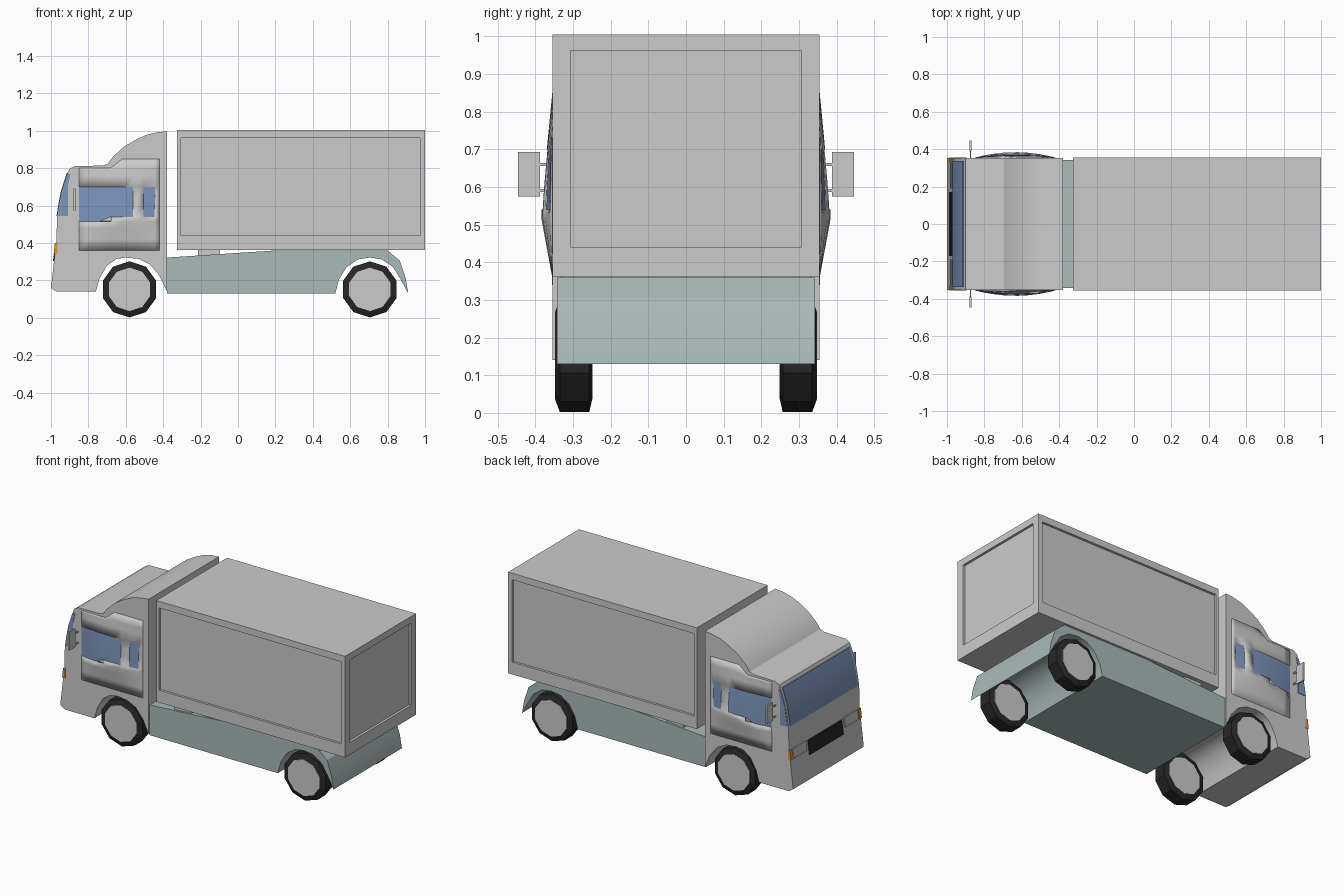
import bpy, bmesh, math
from mathutils import Matrix

if "Cube" in bpy.data.objects:
    bpy.data.objects.remove(bpy.data.objects["Cube"])


def material(name, rgb):
    m = bpy.data.materials.new(name)
    m.diffuse_color = (*rgb, 1)
    m.use_nodes = True
    m.node_tree.nodes["Principled BSDF"].inputs["Base Color"].default_value = m.diffuse_color
    return m


TEAL = material("teal_grey", (0.40, 0.49, 0.49))
GLASS = material("blue_glass", (0.20, 0.30, 0.50))
BLACK = material("black", (0.02, 0.02, 0.02))
ORANGE = material("orange", (0.8, 0.3, 0.03))


def finish(name, bm, mat=None, smooth=None):
    bmesh.ops.recalc_face_normals(bm, faces=bm.faces)
    me = bpy.data.meshes.new(name)
    bm.to_mesh(me)
    bm.free()
    ob = bpy.data.objects.new(name, me)
    bpy.context.collection.objects.link(ob)
    if mat:
        me.materials.append(mat)
    if smooth:
        bpy.ops.object.select_all(action='DESELECT')
        ob.select_set(True)
        bpy.context.view_layer.objects.active = ob
        bpy.ops.object.shade_smooth_by_angle(angle=math.radians(smooth))
    return ob


def extrude(name, profile, y0, y1, mat=None, smooth=None):
    """Extrude an (x, z) outline from y0 to y1."""
    bm = bmesh.new()
    a = [bm.verts.new((x, y0, z)) for x, z in profile]
    b = [bm.verts.new((x, y1, z)) for x, z in profile]
    bm.faces.new(a)
    bm.faces.new(b[::-1])
    n = len(a)
    for i in range(n):
        j = (i + 1) % n
        bm.faces.new((a[i], b[i], b[j], a[j]))
    return finish(name, bm, mat, smooth)


def box(name, x, y, z, mat=None):
    return extrude(name, [(x[0], z[0]), (x[1], z[0]), (x[1], z[1]), (x[0], z[1])],
                   min(y), max(y), mat)


# Cab with wheel arch, stepped windscreen and curved wind deflector
extrude("cab", [(-1, 0.16), (-0.97, 0.14), (-0.76, 0.14), (-0.74, 0.21), (-0.70, 0.28),
                (-0.65, 0.315), (-0.60, 0.322), (-0.53, 0.315), (-0.47, 0.285), (-0.42, 0.225),
                (-0.38, 0.14), (-0.38, 0.997), (-0.43, 0.992), (-0.49, 0.978), (-0.55, 0.95),
                (-0.61, 0.915), (-0.67, 0.86), (-0.695, 0.825), (-0.72, 0.814), (-0.875, 0.811),
                (-0.902, 0.795), (-0.917, 0.76), (-0.943, 0.68), (-0.957, 0.61), (-0.968, 0.54),
                (-0.97, 0.42)], -0.354, 0.354, None, 30)

# Chassis with rear fender
extrude("chassis", [(-0.38, 0.13), (0.52, 0.13), (0.54, 0.205), (0.58, 0.27), (0.64, 0.312),
                    (0.705, 0.322), (0.77, 0.312), (0.83, 0.27), (0.87, 0.205), (0.91, 0.13),
                    (0.897, 0.21), (0.865, 0.305), (0.80, 0.36), (0.20, 0.36), (-0.38, 0.322)],
        -0.343, 0.343, TEAL, 30)
box("box_support", (-0.215, -0.095), (-0.33, 0.33), (0.325, 0.365))

# Cargo box with recessed panels on both sides and the rear
bm = bmesh.new()
lo, hi = (-0.325, -0.355, 0.362), (1.0, 0.355, 1.004)
bmesh.ops.create_cube(bm, size=1)
for v in bm.verts:
    v.co = [hi[i] if v.co[i] > 0 else lo[i] for i in range(3)]
bm.normal_update()
panels = [f for f in bm.faces if abs(f.normal.y) > 0.9 or f.normal.x > 0.9]
plo, phi = (-0.305, -0.307, 0.44), (0.972, 0.307, 0.962)
for f in panels:
    bmesh.ops.inset_individual(bm, faces=[f], thickness=0.01)
    c = f.calc_center_median()
    flat = 0 if f.normal.x > 0.9 else 1
    for v in f.verts:
        for i in range(3):
            if i != flat:
                v.co[i] = phi[i] if v.co[i] > c[i] else plo[i]
    bm.normal_update()
    bmesh.ops.inset_individual(bm, faces=[f], thickness=0.0, depth=-0.015)
finish("cargo_box", bm)

# Bulged door skins, with window openings filled by slightly recessed glass
XS = [-0.85, -0.80, -0.74, -0.68, -0.62, -0.56, -0.505, -0.445, -0.42]
ZS = [0.36, 0.42, 0.48, 0.515, 0.54, 0.60, 0.65, 0.70, 0.76, 0.80, 0.85]
CURVE = [(0.36, 0), (0.515, 1), (0.54, 1), (0.60, 0.85), (0.70, 0.5), (0.85, 0)]


def bulge(x, z):
    fx = max(0, 1 - ((x + 0.635) / 0.216) ** 2)
    for (a, p), (b, q) in zip(CURVE, CURVE[1:]):
        if z <= b:
            return 0.029 * fx * (p + (q - p) * (z - a) / (b - a))
    return 0


def is_window(x, z):
    bottom = 0.515 if x < -0.70 else 0.54
    return bottom < z < 0.70 and (x < -0.56 or -0.505 < x < -0.445)


def door_skin(name, side, glass):
    bm = bmesh.new()
    grid = {}
    for i, x in enumerate(XS):
        for j, z in enumerate(ZS):
            zz = min(z, 0.78 + 0.01 * (j - 8)) if x < -0.67 and z > 0.76 else z
            y = 0.355 + bulge(x, zz) - (0.002 if glass else 0)
            if glass:
                y = 0.3555 + 0.8 * bulge(x, zz)
                if i == 3 and j == 3:
                    zz = 0.54
            grid[i, j] = bm.verts.new((x, side * y, zz))
    for i in range(len(XS) - 1):
        for j in range(len(ZS) - 1):
            cx, cz = (XS[i] + XS[i + 1]) / 2, (ZS[j] + ZS[j + 1]) / 2
            if is_window(cx, cz) == glass:
                bm.faces.new([grid[i, j], grid[i + 1, j], grid[i + 1, j + 1], grid[i, j + 1]])
    bmesh.ops.delete(bm, geom=[v for v in bm.verts if not v.link_faces], context='VERTS')
    for f in bm.faces:
        f.normal_update()
    ob = finish(name, bm, GLASS if glass else None, 30)
    # orient every face outward
    ob.data.update()
    if ob.data.polygons[0].normal.y * side < 0:
        ob.data.flip_normals()
    if not glass:
        mod = ob.modifiers.new("thickness", 'SOLIDIFY')
        mod.thickness = 0.012
        mod.offset = -1


for side, tag in ((-1, "near"), (1, "far")):
    door_skin("door_skin_" + tag, side, False)
    door_skin("side_window_" + tag, side, True)
    # Quarter glass beside the windscreen
    extrude("quarter_glass_" + tag, [(-0.962, 0.545), (-0.91, 0.545), (-0.91, 0.70),
                                     (-0.895, 0.77), (-0.912, 0.768), (-0.943, 0.67)],
            *sorted((side * 0.34, side * 0.3565)), GLASS)
    # Mirror and its two arms
    box("mirror_" + tag, (-0.88, -0.87), (side * 0.387, side * 0.446), (0.575, 0.692))
    for z in (0.59, 0.66):
        box("mirror_arm_" + tag, (-0.878, -0.872), (side * 0.35, side * 0.39), (z - 0.004, z + 0.004))
    # Headlight and indicator
    face = [(-0.982, 0.34), (-0.96, 0.34), (-0.96, 0.40), (-0.975, 0.40)]
    extrude("headlight_" + tag, [(x - 0.003, z) for x, z in face],
            *sorted((side * 0.19, side * 0.325)))
    extrude("indicator_" + tag, [(x - 0.004, z) for x, z in face],
            *sorted((side * 0.33, side * 0.3555)), ORANGE)

# Windscreen and grille
extrude("windscreen", [(-0.970, 0.545), (-0.94, 0.545), (-0.90, 0.775), (-0.916, 0.775),
                       (-0.946, 0.68), (-0.960, 0.61)], -0.337, 0.337, GLASS, 30)
extrude("grille", [(-0.989, 0.305), (-0.96, 0.305), (-0.96, 0.395), (-0.977, 0.395)],
        -0.17, 0.17, BLACK)


# Ten-sided wheels: chamfered tyre plus a grey rim disc on the outside
def ring_solid(name, cx, rings, mat=None):
    bm = bmesh.new()
    loops = []
    for y, r in rings:
        loops.append([bm.verts.new((cx + r * math.sin(k * math.tau / 10), y,
                                    0.152 + r * math.cos(k * math.tau / 10))) for k in range(10)])
    for a, b in zip(loops, loops[1:]):
        for k in range(10):
            bm.faces.new((a[k], b[k], b[(k + 1) % 10], a[(k + 1) % 10]))
    bm.faces.new(loops[0])
    bm.faces.new(loops[-1])
    finish(name, bm, mat)


for cx, axle in ((-0.58, "front"), (0.705, "rear")):
    for s in (-1, 1):
        tag = axle + ("_near" if s < 0 else "_far")
        ring_solid("tyre_" + tag, cx, [(s * 0.25, 0.12), (s * 0.257, 0.15),
                                       (s * 0.335, 0.15), (s * 0.346, 0.12)], BLACK)
        ring_solid("rim_" + tag, cx, [(s * 0.248, 0.116), (s * 0.348, 0.116)])
